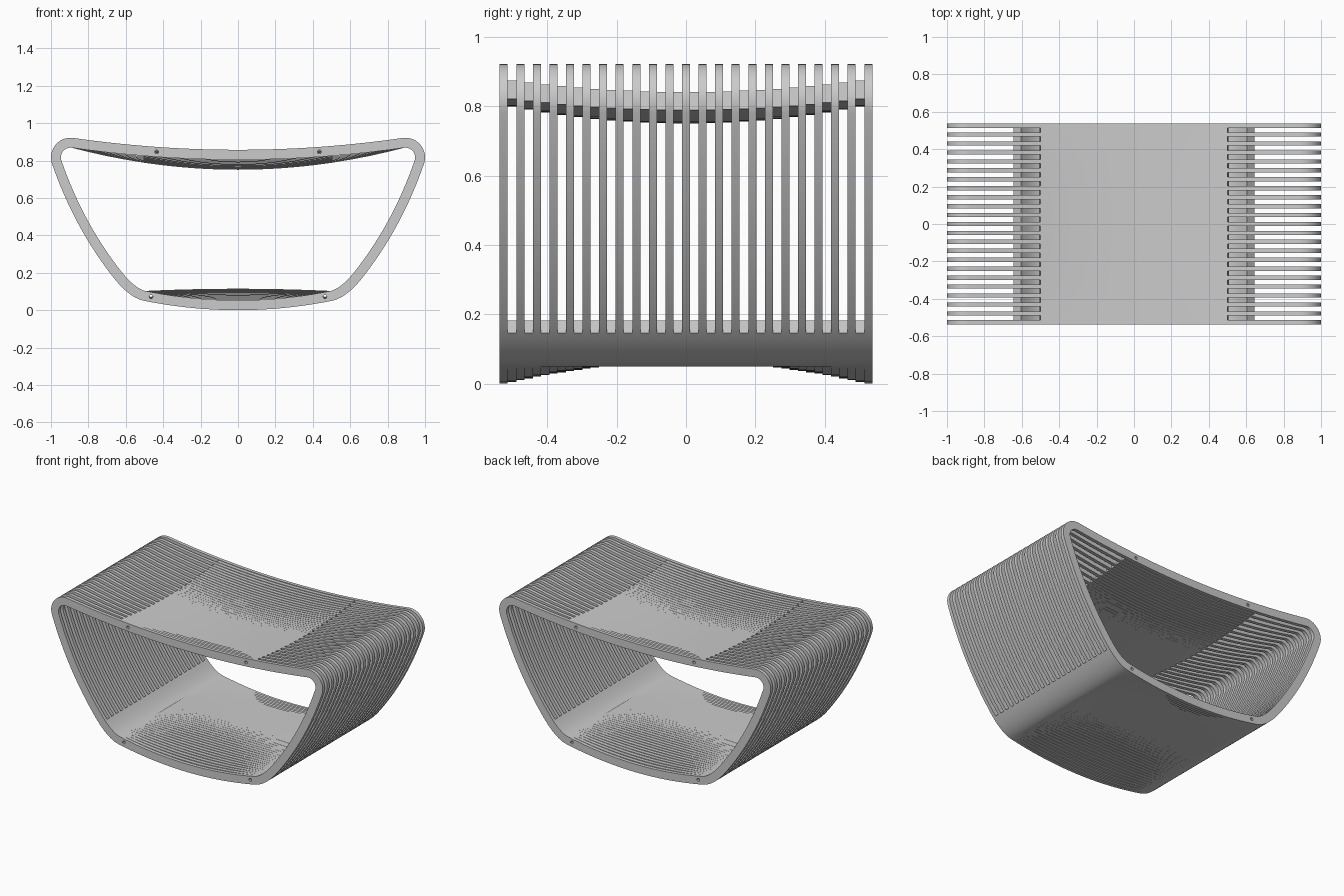
import bpy, bmesh
from math import sin, cos, pi, radians

cube = bpy.data.objects.get("Cube")
if cube:
    bpy.data.objects.remove(cube, do_unlink=True)

RIBS = 23
PITCH = 0.0478
THICK = 0.053                 # depth of the band
CORNER_X, CORNER_Z, CORNER_R = 0.895, 0.817, 0.105
TOP_END, BASE_END = 0.881, 0.5

grey = bpy.data.materials.new("light_grey")
grey.use_nodes = True
grey.diffuse_color = (0.6, 0.6, 0.6, 1)
grey.node_tree.nodes["Principled BSDF"].inputs["Base Color"].default_value = (0.6, 0.6, 0.6, 1)


def bow(y):
    """Sag amount: none at the two ends, full in the middle."""
    return max(0, 1 - (y / 0.527) ** 2)


def base_z(x, y):
    u = (x / BASE_END) ** 2
    return 0.05 * u + 0.062 * (1 - u) * bow(y)


def seat_z(x, y):
    u = (x / TOP_END) ** 2
    return 0.858 + 0.063 * u - 0.054 * (1 - u) * bow(y)


def bezier(a, b, c, t):
    return tuple((1 - t) ** 2 * p + 2 * t * (1 - t) * q + t * t * r for p, q, r in zip(a, b, c))


def band(y):
    """Outer and inner loops, plus the base spacer reach and the seat centre index."""
    half = [(BASE_END * i / 12, base_z(BASE_END * i / 12, y)) for i in range(13)]
    knee = (0.66, 0.167)
    half += [bezier((BASE_END, 0.05), (0.576, 0.064), knee, i / 10) for i in range(1, 10)]
    reach = len(half) - 1
    a0 = radians(-20)
    shoulder = (CORNER_X + CORNER_R * cos(a0), CORNER_Z + CORNER_R * sin(a0))
    half += [bezier(knee, (0.875, 0.438), shoulder, i / 16) for i in range(16)]
    for i in range(20):
        a = a0 + radians(117.8) * i / 20
        half.append((CORNER_X + CORNER_R * cos(a), CORNER_Z + CORNER_R * sin(a)))
    xs = [TOP_END, 0.8, 0.7, 0.6] + [0.05 * i for i in range(10, -1, -1)]
    half += [(x, seat_z(x, y)) for x in xs]
    outer = half + [(-x, z) for x, z in reversed(half[1:-1])]
    inner = []
    for i, (x, z) in enumerate(outer):
        px, pz = outer[i - 1]
        nx, nz = outer[(i + 1) % len(outer)]
        dx, dz = nx - px, nz - pz
        d = (dx * dx + dz * dz) ** 0.5
        inner.append((x - dz / d * THICK, z + dx / d * THICK))
    return outer, inner, reach, len(half) - 1


def bolt_hole(x, z):
    return [(x + 0.01 * cos(i * pi / 6), z + 0.01 * sin(i * pi / 6)) for i in range(12)]


def seat_holes(y):
    return [bolt_hole(x, seat_z(x, y) - THICK / 2) for x in (-0.435, 0.435)]


def base_holes(y):
    return [bolt_hole(x, base_z(x, y) + THICK / 2 + 0.003) for x in (-0.465, 0.465)]


def plate(name, loops, y, width):
    """Extrude flat closed outlines (with holes) along y into a mesh."""
    curve = bpy.data.curves.new(name, "CURVE")
    curve.dimensions = "2D"
    curve.fill_mode = "BOTH"
    curve.extrude = width / 2
    for loop in loops:
        spline = curve.splines.new("POLY")
        spline.points.add(len(loop) - 1)
        for point, (x, z) in zip(spline.points, loop):
            point.co = (x, z, 0, 1)
        spline.use_cyclic_u = True
    temp = bpy.data.objects.new(name + "_outline", curve)
    bpy.context.collection.objects.link(temp)
    graph = bpy.context.evaluated_depsgraph_get()
    mesh = bpy.data.meshes.new_from_object(temp.evaluated_get(graph))
    bpy.data.objects.remove(temp, do_unlink=True)
    bm = bmesh.new()
    bm.from_mesh(mesh)
    bmesh.ops.remove_doubles(bm, verts=bm.verts, dist=0.0001)
    bmesh.ops.recalc_face_normals(bm, faces=bm.faces)
    bm.to_mesh(mesh)
    bm.free()
    mesh.materials.clear()
    mesh.materials.append(grey)
    obj = bpy.data.objects.new(name, mesh)
    obj.rotation_euler = (pi / 2, 0, 0)
    obj.location.y = y
    bpy.context.collection.objects.link(obj)
    parts.append(obj)


parts = []

# Closed ribs
for i in range(RIBS):
    y = (i - (RIBS - 1) / 2) * PITCH
    outer, inner, reach, mid = band(y)
    plate("rib", [outer, inner] + seat_holes(y) + base_holes(y), y, 0.023)

# Spacers filling the gaps in the seat and the base
for i in range(RIBS - 1):
    y = (i - (RIBS - 2) / 2) * PITCH
    outer, inner, reach, mid = band(y)
    seat = range(mid - 10, mid + 11)
    base = range(-reach, reach + 1)
    for name, span, holes in (("seat_spacer", seat, seat_holes(y)),
                              ("base_spacer", base, base_holes(y))):
        outline = [outer[k] for k in span] + [inner[k] for k in reversed(span)]
        plate(name, [outline] + holes, y, PITCH - 0.023)

# Smooth the curved edges, keep the flat sides crisp
bpy.ops.object.select_all(action="DESELECT")
for obj in parts:
    obj.select_set(True)
bpy.context.view_layer.objects.active = parts[0]
bpy.ops.object.shade_smooth_by_angle(angle=radians(30))
